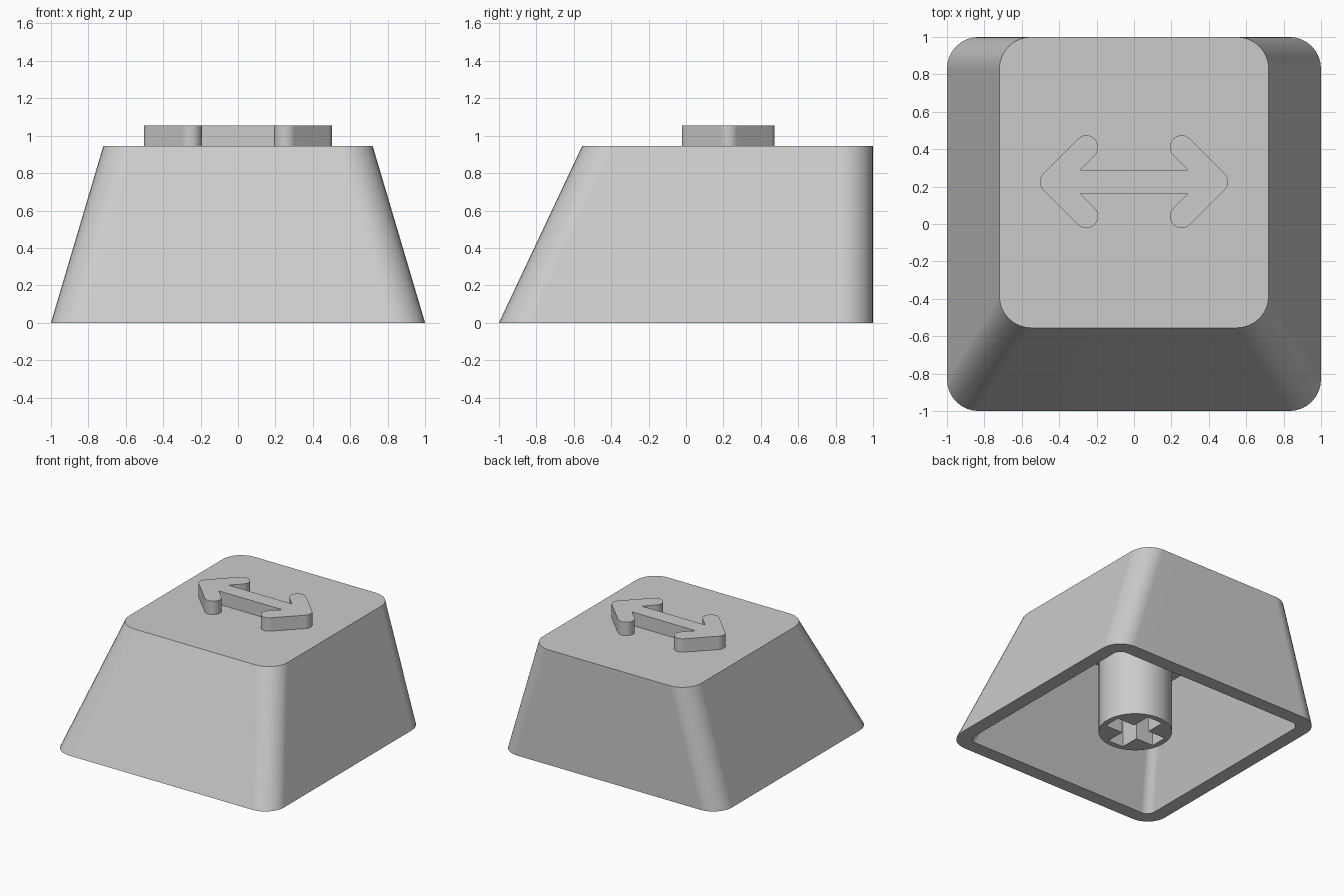
import bpy, bmesh
from math import sin, cos, pi, radians

if "Cube" in bpy.data.objects:
    bpy.data.objects.remove(bpy.data.objects["Cube"], do_unlink=True)

grey = bpy.data.materials.new("light grey plastic")
grey.use_nodes = True
grey.diffuse_color = (0.6, 0.6, 0.6, 1)
grey.node_tree.nodes["Principled BSDF"].inputs["Base Color"].default_value = (0.6, 0.6, 0.6, 1)


def arc(cx, cy, r, start, end, steps):
    angles = [radians(start + (end - start) * i / steps) for i in range(steps + 1)]
    return [(cx + r * cos(a), cy + r * sin(a)) for a in angles]


def rounded_rect(half_x, front, back, r, steps=8):
    x = half_x - r
    corners = [(x, back - r), (-x, back - r), (-x, front + r), (x, front + r)]
    return [p for i, (cx, cy) in enumerate(corners)
            for p in arc(cx, cy, r, 90 * i, 90 * i + 90, steps)]


def loft(name, sections):
    """Skin a stack of (outline, height) sections and close both ends."""
    bm = bmesh.new()
    rings = [[bm.verts.new((x, y, z)) for x, y in outline] for outline, z in sections]
    n = len(rings[0])
    for low, high in zip(rings, rings[1:]):
        for i in range(n):
            j = (i + 1) % n
            bm.faces.new((low[i], low[j], high[j], high[i]))
    bm.faces.new(rings[0][::-1])
    bm.faces.new(rings[-1])
    bmesh.ops.recalc_face_normals(bm, faces=bm.faces)
    mesh = bpy.data.meshes.new(name)
    bm.to_mesh(mesh)
    bm.free()
    mesh.materials.append(grey)
    obj = bpy.data.objects.new(name, mesh)
    bpy.context.collection.objects.link(obj)
    return obj


def activate(obj):
    bpy.ops.object.select_all(action='DESELECT')
    obj.select_set(True)
    bpy.context.view_layer.objects.active = obj


# Hollow shell of even thickness: ceiling, inner wall, bottom rim, outer wall, top
TOP, WALL = 0.945, 0.115
CEILING = TOP - WALL
INNER = 1 - WALL
shell = loft("shell", [
    (rounded_rect(0.64, -0.495, INNER, 0.07), CEILING),
    (rounded_rect(INNER, -INNER, INNER, 0.07), 0),
    (rounded_rect(1, -1, 1, 0.17), 0),
    (rounded_rect(0.72, -0.555, 1, 0.17), TOP),
])

# Raised double-headed arrow, one quadrant mirrored to four
R, BAR, ARROW_Y = 0.063, 0.0625, 0.226
tip_x, end_x = 0.44, 0.255
end_y = tip_x - end_x
notch_x = tip_x - R * 2 ** 0.5 - BAR
quadrant = (arc(tip_x, 0, R, 0, 45, 4)
            + arc(end_x, end_y, R, 45, 225, 12) + [(notch_x, BAR)])
upper = quadrant + [(-x, y) for x, y in reversed(quadrant)]
outline = upper + [(x, -y) for x, y in reversed(upper[1:-1])]
arrow = loft("raised_arrow", [([(x, y + ARROW_Y) for x, y in outline], z)
                              for z in (TOP - 0.005, 1.055)])

# Stem with a cross-shaped socket
STEM_Y = 0.015
circle = arc(0, STEM_Y, 0.277, 0, 360, 48)[:-1]
stem = loft("stem", [(circle, 0), (circle, CEILING + 0.01)])
L, W = 0.23, 0.07
arm = [(L, -W), (L, W), (W, W)]
cross = []
for _ in range(4):
    cross += [(x, y + STEM_Y) for x, y in arm]
    arm = [(-y, x) for x, y in arm]
cutter = loft("socket_cutter", [(cross, -0.1), (cross, 0.45)])
cutter.hide_render = True
activate(stem)
cut = stem.modifiers.new("socket", 'BOOLEAN')
cut.operation = 'DIFFERENCE'
cut.solver = 'EXACT'
cut.object = cutter
bpy.ops.object.modifier_apply(modifier=cut.name)
bpy.data.objects.remove(cutter, do_unlink=True)

# Smooth corners with crisp edges and evenly shaded flat walls
for obj in (shell, arrow, stem):
    activate(obj)
    bpy.ops.object.shade_smooth_by_angle(angle=pi / 6)
    weighted = obj.modifiers.new("even_shading", 'WEIGHTED_NORMAL')
    weighted.keep_sharp = True
